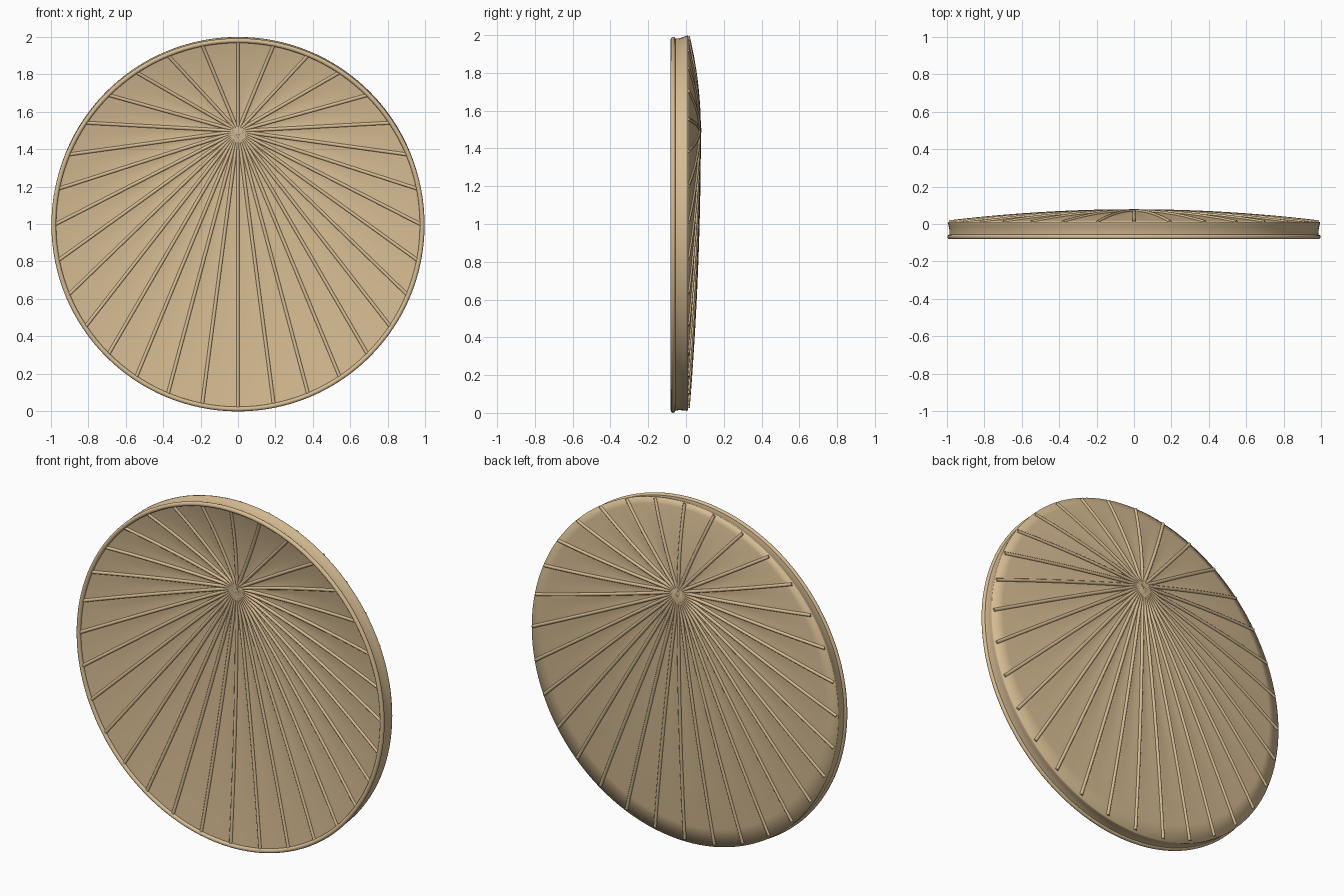
import bpy, math
from mathutils import Vector

if "Cube" in bpy.data.objects:
    bpy.data.objects.remove(bpy.data.objects["Cube"])

N = 32                       # ribs around the dish
HUB_Z = 1.496
SUB = 4                      # sheet columns per panel
STEPS = 14

tan = bpy.data.materials.new("tan")
tan.diffuse_color = (0.67, 0.50, 0.29, 1)
tan.use_nodes = True
tan.node_tree.nodes["Principled BSDF"].inputs["Base Color"].default_value = tan.diffuse_color

# Each skin: edge depth, hub depth, edge radius, edge centre height, sag direction
BACK = (0.010, 0.070, 0.993, 1.005, -1)
FRONT = (-0.067, -0.010, 0.980, 0.9955, 1)


def finish(ob, name, angle=40):
    ob.name = name
    ob.data.materials.append(tan)
    bpy.ops.object.select_all(action='DESELECT')
    ob.select_set(True)
    bpy.context.view_layer.objects.active = ob
    bpy.ops.object.shade_smooth_by_angle(angle=math.radians(angle))


def make(name, verts, faces, angle=40):
    me = bpy.data.meshes.new(name)
    me.from_pydata(verts, [], faces)
    ob = bpy.data.objects.new(name, me)
    bpy.context.collection.objects.link(ob)
    finish(ob, name, angle)


def skin_point(skin, a, t):
    """Point on a shallow bowl: t = 0 at the hub, 1 at the edge."""
    edge_y, hub_y, r, zc, _ = skin
    z = HUB_Z + (zc + r * math.cos(a) - HUB_Z) * t
    return Vector((r * math.sin(a) * t, edge_y + (hub_y - edge_y) * (1 - t * t), z))


def sheet_rows(skin):
    """Panels hanging slightly slack between the ribs."""
    verts = []
    for i in range(STEPS + 1):
        t = 0.01 + 0.99 * i / STEPS
        for j in range(N * SUB):
            p = skin_point(skin, 2 * math.pi * j / (N * SUB), t)
            slack = math.sin(math.pi * (j % SUB) / SUB)
            p.y += skin[4] * 0.004 * slack * math.sin(math.pi * t)
            verts.append(p)
    return verts


def grid_faces(rows, cols, flip=False):
    faces = [(i * cols + j, i * cols + (j + 1) % cols,
              (i + 1) * cols + (j + 1) % cols, (i + 1) * cols + j)
             for i in range(rows - 1) for j in range(cols)]
    return [f[::-1] for f in faces] if flip else faces


# Front sheet
make("front_sheet", sheet_rows(FRONT), grid_faces(STEPS + 1, N * SUB, True), 60)

# Back sheet flowing into the waisted side wall
M = N * SUB
verts = sheet_rows(BACK)
wall = [(0.004, 0.993, 1.004), (-0.012, 0.989, 1.002), (-0.035, 0.984, 0.999),
        (-0.062, 0.985, 0.9955)]
for y, r, zc in wall:
    for j in range(M):
        a = 2 * math.pi * j / M
        verts.append((r * math.sin(a), y, zc + r * math.cos(a)))
make("back_sheet_and_wall", verts,
     grid_faces(STEPS + 1 + len(wall), M), 180)

# Curved round ribs fanning out from the hub on both skins
SIDES = 8
for label, skin, stop in (("front", FRONT, 0.995), ("back", BACK, 0.99)):
    for k in range(N):
        a = 2 * math.pi * k / N
        path = [skin_point(skin, a, 0.015 + (stop - 0.015) * i / STEPS)
                for i in range(STEPS + 1)]
        verts = []
        for i, p in enumerate(path):
            d = (path[min(i + 1, STEPS)] - path[max(i - 1, 0)]).normalized()
            side = d.cross(Vector((0, 1, 0))).normalized()
            up = side.cross(d)
            for s in range(SIDES):
                b = 2 * math.pi * (s + 0.5) / SIDES
                verts.append(p + 0.0095 * (side * math.cos(b) + up * math.sin(b)))
        faces = grid_faces(STEPS + 1, SIDES)
        faces += [tuple(range(SIDES))[::-1],
                  tuple(STEPS * SIDES + s for s in range(SIDES))]
        make("%s_rib_%02d" % (label, k), verts, faces, 50)

# Front bead
bpy.ops.mesh.primitive_torus_add(
    major_segments=128, minor_segments=12, major_radius=0.983,
    minor_radius=0.0125, location=(0, -0.0685, 0.9955),
    rotation=(math.pi / 2, 0, 0))
finish(bpy.context.object, "front_bead", 60)

# Hub disc and centre pin on each skin
for label, y in (("front", -0.010), ("back", 0.068)):
    for name, r, depth in (("hub_disc", 0.021, 0.021), ("hub_pin", 0.011, 0.026)):
        bpy.ops.mesh.primitive_cylinder_add(
            vertices=24, radius=r, depth=depth, location=(0, y, HUB_Z),
            rotation=(math.pi / 2, 0, 0))
        finish(bpy.context.object, label + "_" + name)
